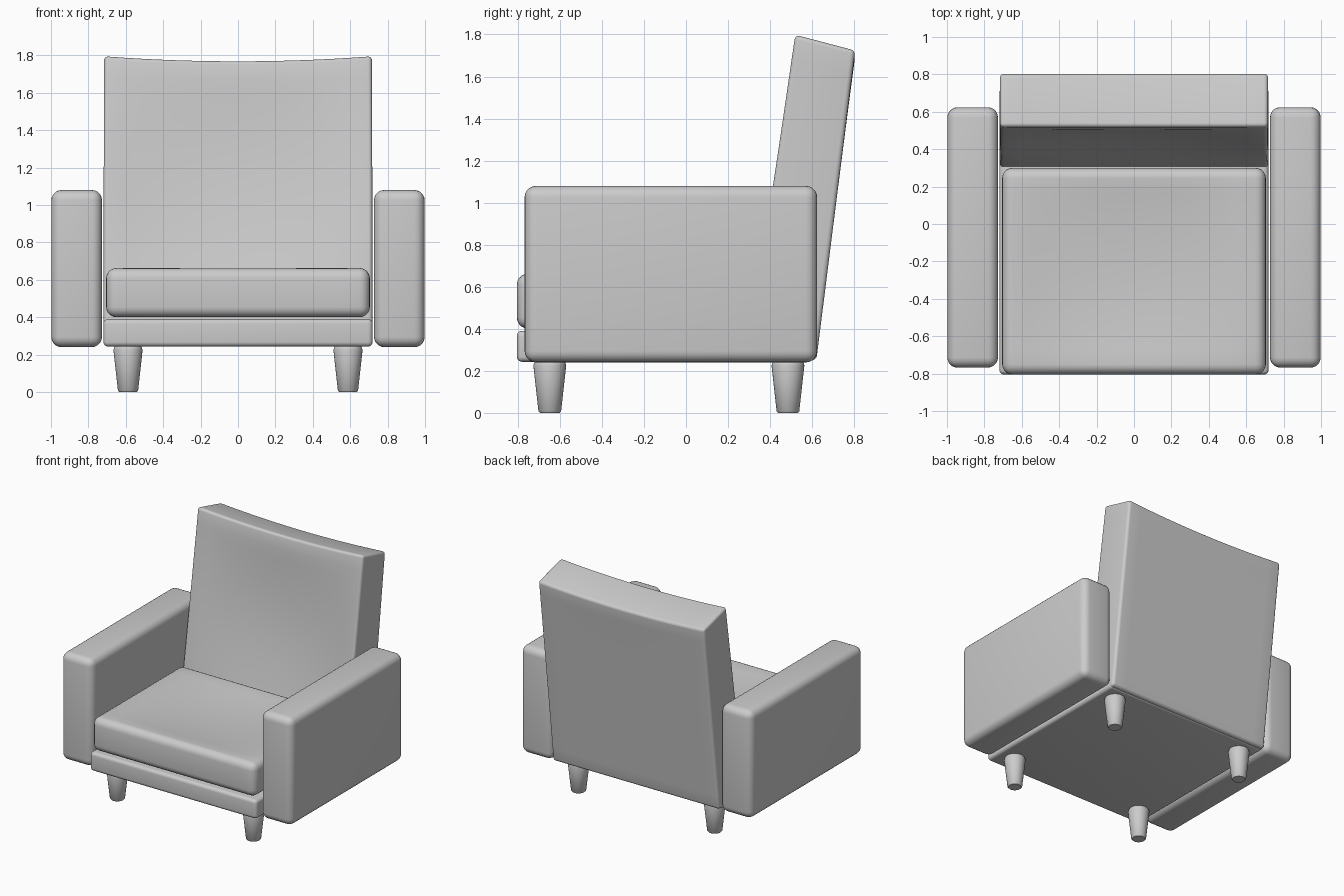
import bpy, bmesh, math
from mathutils import Vector

if "Cube" in bpy.data.objects:
    bpy.data.objects.remove(bpy.data.objects["Cube"])


def soft_box(name, lo, hi, bevel, cuts=(0, 0, 0), deform=None):
    """Rounded box between two corners, sliced along each axis, then reshaped."""
    bm = bmesh.new()
    bmesh.ops.create_cube(bm, size=1)
    for v in bm.verts:
        v.co = Vector([lo[i] + (v.co[i] + 0.5) * (hi[i] - lo[i]) for i in range(3)])
    bmesh.ops.bevel(bm, geom=bm.edges[:], offset=bevel, segments=5,
                    profile=0.5, affect='EDGES')
    for axis, n in enumerate(cuts):
        a, b = lo[axis] + bevel, hi[axis] - bevel
        normal = Vector([float(i == axis) for i in range(3)])
        for k in range(1, n + 1):
            bmesh.ops.bisect_plane(bm, geom=bm.verts[:] + bm.edges[:] + bm.faces[:],
                                   plane_co=normal * (a + (b - a) * k / (n + 1)),
                                   plane_no=normal)
    if deform:
        for v in bm.verts:
            v.co = deform(*v.co)
    return finish(name, bm)


def finish(name, bm):
    bmesh.ops.recalc_face_normals(bm, faces=bm.faces[:])
    mesh = bpy.data.meshes.new(name)
    bm.to_mesh(mesh)
    bm.free()
    for p in mesh.polygons:
        p.use_smooth = True
    obj = bpy.data.objects.new(name, mesh)
    bpy.context.collection.objects.link(obj)
    return obj


def back_shape(x, y, z):
    """Lean the slab back, taper it, dish the front and dip the top edge."""
    s = (y + 0.145) / 0.29
    t = (z - 0.25) / 1.55
    across = max(0, 1 - (x / 0.72) ** 2)
    front = 0.285 + 0.235 * t
    rear = 0.62 + 0.185 * t
    u = min(max((z - 0.5) / 1.22, 0), 1)
    y2 = front + (rear - front) * s + 0.045 * (1 - s) * across * math.sin(math.pi * u)
    z2 = z - 0.075 * s * t - 0.027 * across * max(t, 0) ** 4
    return Vector((x * (1 - 0.005 * t), y2, z2))


def cushion_shape(x, y, z):
    """Press a shallow hollow into the top."""
    px = max(0, 1 - (x / 0.66) ** 2)
    py = max(0, 1 - ((y + 0.25) / 0.51) ** 2)
    top = max(0, (z - 0.53) / 0.13)
    return Vector((x, y, z - 0.035 * px * py * top))


# Seat base, cushion and backrest
soft_box("seat_base", (-0.72, -0.805, 0.243), (0.72, 0.60, 0.39), 0.025)
soft_box("seat_cushion", (-0.705, -0.805, 0.40), (0.705, 0.30, 0.663), 0.055,
         (14, 12, 0), cushion_shape)
soft_box("backrest", (-0.72, -0.145, 0.25), (0.72, 0.145, 1.80), 0.022,
         (14, 0, 16), back_shape)

# Arms and tapered legs on both sides
for side, label in ((-1, "left"), (1, "right")):
    xs = sorted((side * 0.727, side * 0.998))
    soft_box(label + "_arm", (xs[0], -0.768, 0.24), (xs[1], 0.624, 1.08), 0.055)
    for y, place in ((-0.648, "front"), (0.485, "back")):
        bm = bmesh.new()
        rings = []
        for r, z in ((0.047, 0), (0.054, 0.008), (0.078, 0.225), (0.074, 0.238), (0.066, 0.25)):
            rings.append([bm.verts.new((side * 0.588 + r * math.cos(a * math.tau / 32),
                                        y + r * math.sin(a * math.tau / 32), z))
                          for a in range(32)])
        for low, high in zip(rings, rings[1:]):
            for i in range(32):
                j = (i + 1) % 32
                bm.faces.new((low[i], low[j], high[j], high[i]))
        bm.faces.new(rings[0][::-1])
        bm.faces.new(rings[-1])
        leg = finish(f"{place}_{label}_leg", bm)
        bpy.ops.object.select_all(action='DESELECT')
        leg.select_set(True)
        bpy.context.view_layer.objects.active = leg
        bpy.ops.object.shade_smooth_by_angle(angle=math.radians(35))
